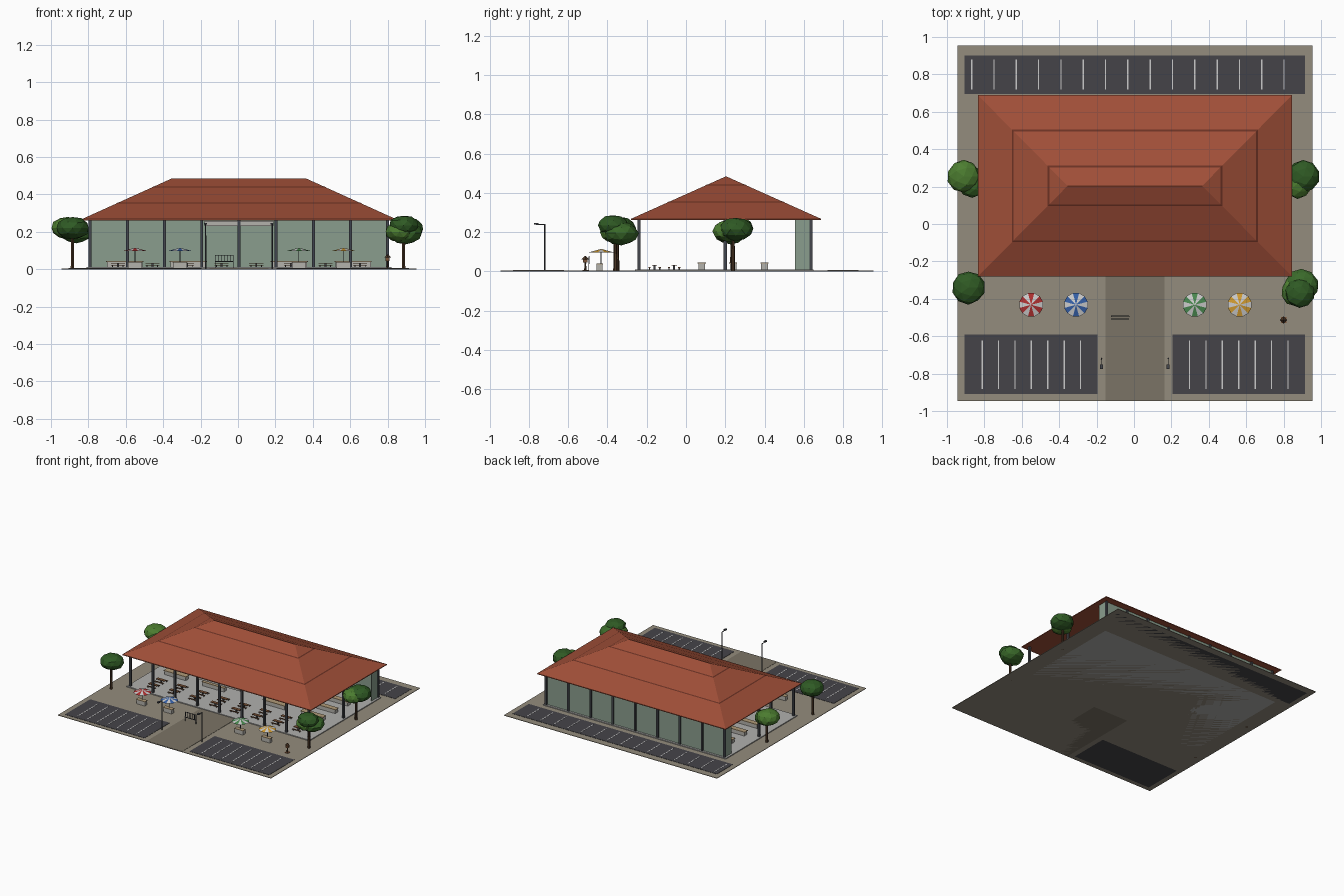
import bpy, bmesh, math, random
from mathutils import Matrix, Vector

if "Cube" in bpy.data.objects:
    bpy.data.objects.remove(bpy.data.objects["Cube"])

random.seed(4)
C = 0.005  # building axis


def mat(name, hexcol):
    m = bpy.data.materials.get(name)
    if not m:
        m = bpy.data.materials.new(name)
        rgb = [int(hexcol[i:i + 2], 16) / 255 for i in (0, 2, 4)]
        m.diffuse_color = [((c + 0.055) / 1.055) ** 2.4 if c > 0.04 else c / 12.92 for c in rgb] + [1]
        m.use_nodes = True
        m.node_tree.nodes["Principled BSDF"].inputs["Base Color"].default_value = m.diffuse_color
    return m


def finish(bm, name, *mats):
    me = bpy.data.meshes.new(name)
    bmesh.ops.recalc_face_normals(bm, faces=bm.faces)
    bm.to_mesh(me)
    bm.free()
    for m in mats:
        if m:
            me.materials.append(m)
    ob = bpy.data.objects.new(name, me)
    bpy.context.collection.objects.link(ob)
    return ob


def boxes(name, m, items):
    """items: (x0, x1, y0, y1, z0, z1)"""
    bm = bmesh.new()
    for x0, x1, y0, y1, z0, z1 in items:
        M = Matrix.Translation(((x0 + x1) / 2, (y0 + y1) / 2, (z0 + z1) / 2)) @ \
            Matrix.Diagonal((x1 - x0, y1 - y0, z1 - z0, 1))
        bmesh.ops.create_cube(bm, size=1, matrix=M)
    return finish(bm, name, m)


def cb(x, y, sx, sy, z0, z1):
    return (x - sx / 2, x + sx / 2, y - sy / 2, y + sy / 2, z0, z1)


def cyls(name, m, items, seg=8):
    """items: (x, y, z0, z1, r0, r1)"""
    bm = bmesh.new()
    for x, y, z0, z1, r0, r1 in items:
        bmesh.ops.create_cone(bm, cap_ends=True, segments=seg, radius1=r0, radius2=r1, depth=z1 - z0,
                              matrix=Matrix.Translation((x, y, (z0 + z1) / 2)))
    return finish(bm, name, m)


STEEL = mat("steel", "43464c")
ASPHALT = mat("asphalt", "454449")
WHITE = mat("white", "d8d8d4")
ROOF = mat("roof_tile", "a04f38")
SEAM = mat("roof_seam", "6b3123")
WOOD = mat("wood", "7a5236")
TAN = mat("tan", "b09a78")
GREY = mat("stone", "b4b2ac")
BARK = mat("bark", "4a3524")

# site, walkway and floor slab
boxes("ground", mat("paving", "948c7d"), [(-0.945, 0.955, -0.945, 0.955, 0, 0.004)])
boxes("walkway", mat("path", "7b7466"), [(C - 0.158, C + 0.158, -0.944, -0.26, 0, 0.006)])
boxes("floor", mat("floor", "b0b0ae"), [(C - 0.815, C + 0.815, -0.26, 0.65, 0, 0.011)])

# parking lots with bay lines
boxes("parking", ASPHALT, [(-0.905, -0.195, -0.91, -0.59, 0, 0.006), (0.205, 0.915, -0.91, -0.59, 0, 0.006),
                           (-0.905, 0.915, 0.695, 0.9, 0, 0.006)])
lines = [cb(x + i * 0.0877, -0.752, 0.007, 0.26, 0.004, 0.007) for x in (-0.812, 0.297) for i in range(7)]
lines += [cb(-0.868 + i * 0.1193, 0.8, 0.007, 0.16, 0.004, 0.007) for i in range(15)]
boxes("bay_lines", WHITE, lines)


# hipped roof with closed soffit, ridge along x
def hip_ring(bm, z, grow=0.0):
    t = (z - 0.268) / (0.485 - 0.268)
    hx = 0.84 + (0.36 - 0.84) * t + grow
    hy = 0.485 * (1 - t) + grow
    return [bm.verts.new((C + sx * hx, 0.204 + sy * hy, z)) for sx, sy in ((-1, -1), (1, -1), (1, 1), (-1, 1))]


def loft(bm, a, b):
    for i in range(4):
        bm.faces.new((a[i], a[(i + 1) % 4], b[(i + 1) % 4], b[i]))


bm = bmesh.new()
eave = hip_ring(bm, 0.268)
low = [bm.verts.new(v.co - Vector((0, 0, 0.006))) for v in eave]
loft(bm, low, eave)
bm.faces.new(low[::-1])
L, R = bm.verts.new((C - 0.36, 0.204, 0.485)), bm.verts.new((C + 0.36, 0.204, 0.485))
bm.faces.new((eave[0], eave[1], R, L))
bm.faces.new((eave[1], eave[2], R))
bm.faces.new((eave[2], eave[3], L, R))
bm.faces.new((eave[3], eave[0], L))
finish(bm, "roof", ROOF)

bm = bmesh.new()
for z in (0.352, 0.438):
    loft(bm, hip_ring(bm, z, 0.003), hip_ring(bm, z + 0.004, 0.003))
finish(bm, "roof_seams", SEAM)

# columns: nine front and back, one mid-side each end
xs = [C + (i - 4) * 0.1988 for i in range(9)]
cols = [cb(x, y, 0.016, 0.016, 0.005, 0.265) for x in xs for y in (-0.24, 0.637)]
cols += [cb(x, 0.2, 0.016, 0.016, 0.005, 0.265) for x in (xs[0], xs[-1])]
boxes("columns", STEEL, cols)

# glass back wall with short side returns
boxes("glass_wall", mat("glass", "8a9e8d"),
      [(xs[0], xs[-1], 0.628, 0.634, 0.008, 0.264)] +
      [(x - 0.003, x + 0.003, 0.555, 0.63, 0.008, 0.264) for x in (xs[0], xs[-1])])
boxes("entrance_fascia", GREY, [(C - 0.185, C + 0.185, -0.246, -0.238, 0.23, 0.258)])

# counters in three rows
bases, tops = [], []
for y in (0.08, 0.24, 0.4):
    for x in (-0.61, -0.27, 0.27, 0.61):
        bases.append(cb(C + x, y, 0.19, 0.034, 0.008, 0.04))
        tops.append(cb(C + x, y, 0.2, 0.042, 0.04, 0.045))
boxes("counters", GREY, bases)
boxes("counter_tops", TAN, tops)

# tables with benches
tt, legs = [], []
for y in (-0.16, -0.06):
    for i in range(8):
        x = C + (i - 3.5) * 0.185
        tt.append(cb(x, y, 0.075, 0.026, 0.03, 0.034))
        legs.append(cb(x, y, 0.01, 0.01, 0.008, 0.031))
        for s in (-1, 1):
            tt.append(cb(x, y + s * 0.026, 0.075, 0.011, 0.019, 0.022))
            legs += [cb(x + d, y + s * 0.026, 0.005, 0.006, 0.008, 0.02) for d in (-0.028, 0.028)]
boxes("tables_and_benches", WOOD, tt)
boxes("table_legs", STEEL, legs)

# striped umbrellas above planters
for n, (x, col) in {"red": (-0.55, "b03030"), "blue": (-0.31, "3560a8"),
                    "green": (0.325, "4a8a50"), "yellow": (0.565, "d09a30")}.items():
    bm = bmesh.new()
    y = -0.432
    apex = bm.verts.new((x, y, 0.115))
    under = bm.verts.new((x, y, 0.111))
    rim = [bm.verts.new((x + 0.065 * math.cos(a), y + 0.065 * math.sin(a), 0.098))
           for a in [(k + 0.5) * math.tau / 12 for k in range(12)]]
    for k in range(12):
        for tip in (apex, under):
            bm.faces.new((rim[k], rim[(k + 1) % 12], tip)).material_index = k % 2
    finish(bm, n + "_umbrella", mat(n, col), WHITE)
    cyls(n + "_umbrella_pole", STEEL, [(x, y, 0.003, 0.113, 0.0025, 0.0025)], 6)
    boxes(n + "_planter", GREY, [cb(x, y - 0.008, 0.075, 0.03, 0.003, 0.036)])
    boxes(n + "_planter_top", TAN, [cb(x, y - 0.008, 0.08, 0.034, 0.036, 0.04)])

# railing rack beside the walkway
rack = [(-0.122, -0.026, y - 0.002, y + 0.002, z, z + 0.004) for y, z in ((-0.492, 0.073), (-0.508, 0.04))]
rack += [cb(-0.122 + i * 0.016, -0.494, 0.003, 0.003, 0.038, 0.075) for i in range(7)]
rack += [cb(x, -0.496, 0.004, 0.004, 0.003, 0.077) for x in (-0.122, -0.026)]
boxes("rack", STEEL, rack)

# lamp posts with arm and head
for n, x in (("left", -0.173), ("right", 0.183)):
    cyls(n + "_lamp_post", STEEL, [(x, -0.72, 0.003, 0.24, 0.004, 0.003)])
    boxes(n + "_lamp_arm", STEEL, [cb(x, -0.74, 0.004, 0.05, 0.238, 0.242), cb(x, -0.763, 0.016, 0.024, 0.24, 0.248)])

# small post box with pitched cap
cyls("post", BARK, [(0.8, -0.513, 0.003, 0.045, 0.006, 0.004)], 6)
boxes("post_box", WOOD, [cb(0.8, -0.513, 0.022, 0.022, 0.045, 0.062), cb(0.8, -0.513, 0.03, 0.03, 0.003, 0.007)])
cyls("post_cap", BARK, [(0.8, -0.513, 0.062, 0.08, 0.02, 0.002)], 4)

# faceted trees: (trunk x, y, blobs of dx, dy, z, r)
trees = [(-0.885, -0.35, [(0.0, 0.01, 0.22, 0.09)]),
         (-0.885, 0.235, [(-0.025, 0.02, 0.22, 0.09), (0.02, -0.01, 0.195, 0.085)]),
         (0.885, -0.36, [(0.01, 0.03, 0.195, 0.09), (0.0, -0.01, 0.235, 0.08), (-0.02, 0.0, 0.2, 0.08)]),
         (0.885, 0.24, [(0.02, 0.015, 0.215, 0.09), (-0.01, -0.025, 0.205, 0.08)])]
greens = [mat("leaf_dark", "2f5a24"), mat("leaf_light", "4c7d30"), mat("leaf_mid", "3a6a2a")]
for i, (x, y, blobs) in enumerate(trees):
    cyls("tree_trunk_%d" % i, BARK, [(x, y, 0, 0.2, 0.011, 0.007)], 6)
    for k, (dx, dy, z, r) in enumerate(blobs):
        bm = bmesh.new()
        bmesh.ops.create_icosphere(bm, subdivisions=2, radius=r)
        for v in bm.verts:
            v.co *= random.uniform(0.94, 1.03)
        bmesh.ops.transform(bm, verts=bm.verts, matrix=Matrix.Translation((x + dx, y + dy, z)) @
                            Matrix.Diagonal((1, 1, 0.68, 1)))
        finish(bm, "tree_crown_%d_%d" % (i, k), greens[(i + k) % 3])
